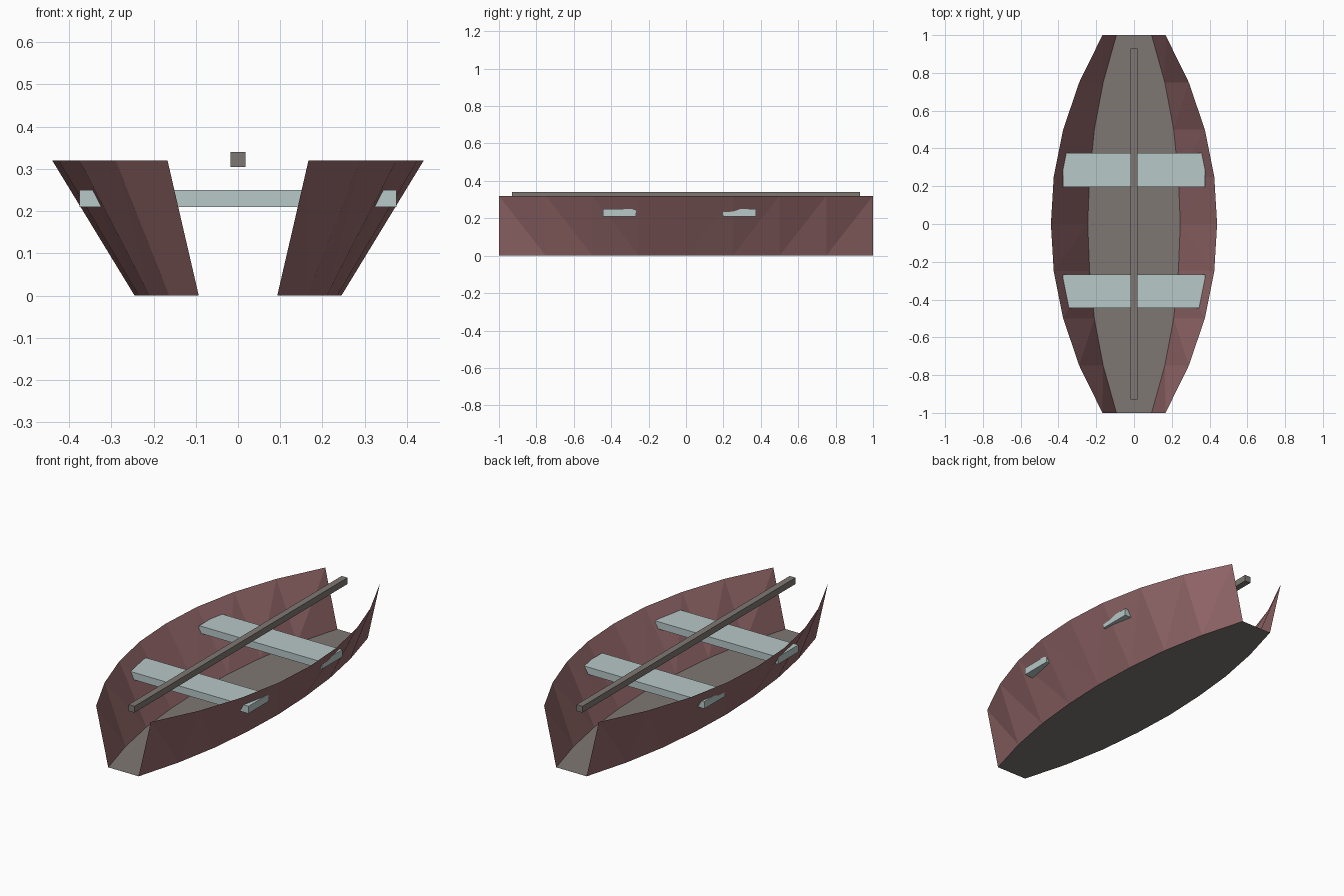
import bpy, bmesh

cube = bpy.data.objects.get("Cube")
if cube:
    bpy.data.objects.remove(cube, do_unlink=True)


def material(name, rgb):
    m = bpy.data.materials.new(name)
    m.use_nodes = True
    col = (*rgb, 1)
    m.diffuse_color = col
    m.node_tree.nodes["Principled BSDF"].inputs["Base Color"].default_value = col
    return m


red = material("faded_red_wood", (0.30, 0.14, 0.145))
grey = material("weathered_grey_wood", (0.21, 0.185, 0.17))
pale = material("pale_blue_wood", (0.48, 0.58, 0.58))


def add_mesh(name, bm, mat):
    mesh = bpy.data.meshes.new(name)
    bm.to_mesh(mesh)
    bm.free()
    mesh.materials.append(mat)
    obj = bpy.data.objects.new(name, mesh)
    bpy.context.collection.objects.link(obj)
    return obj


def box(name, low, high, mat):
    bm = bmesh.new()
    bmesh.ops.create_cube(bm, size=1)
    for v in bm.verts:
        v.co = [a + (b - a) * (c + 0.5) for a, b, c in zip(low, high, v.co)]
    return add_mesh(name, bm, mat)


# Half widths from midships to the open end, mirrored along the length
HEIGHT = 0.32
STEP = 0.25
bottom_half = [0.245, 0.235, 0.21, 0.163, 0.093]
rim_half = [0.44, 0.425, 0.375, 0.29, 0.167]
stations = range(-4, 5)


# Flared side planking, open at both ends
def hull_side(name, side):
    bm = bmesh.new()
    low = [bm.verts.new((side * bottom_half[abs(i)], i * STEP, 0)) for i in stations]
    top = [bm.verts.new((side * rim_half[abs(i)], i * STEP, HEIGHT)) for i in stations]
    for k in range(len(low) - 1):
        a, b, c, d = low[k], low[k + 1], top[k + 1], top[k]
        if k < 4:
            tris = [(a, b, d), (b, c, d)]
        else:
            tris = [(a, b, c), (a, c, d)]
        for t in tris:
            bm.faces.new(t if side > 0 else t[::-1])
    add_mesh(name, bm, red)


hull_side("left_hull_side", 1)
hull_side("right_hull_side", -1)

# Flat floor
bm = bmesh.new()
outline = [(bottom_half[abs(i)], i * STEP, 0) for i in stations]
outline += [(-bottom_half[abs(i)], i * STEP, 0) for i in reversed(stations)]
bm.faces.new([bm.verts.new(p) for p in outline])
add_mesh("floor", bm, grey)

# Bench planks, their ends passing through the sides
for name, y in (("front_seat", -0.445), ("rear_seat", 0.197)):
    box(name, (-0.375, y, 0.21), (0.375, y + 0.178, 0.25), pale)

# Long pole resting above the seats
box("pole", (-0.018, -0.93, 0.305), (0.018, 0.93, 0.34), grey)
